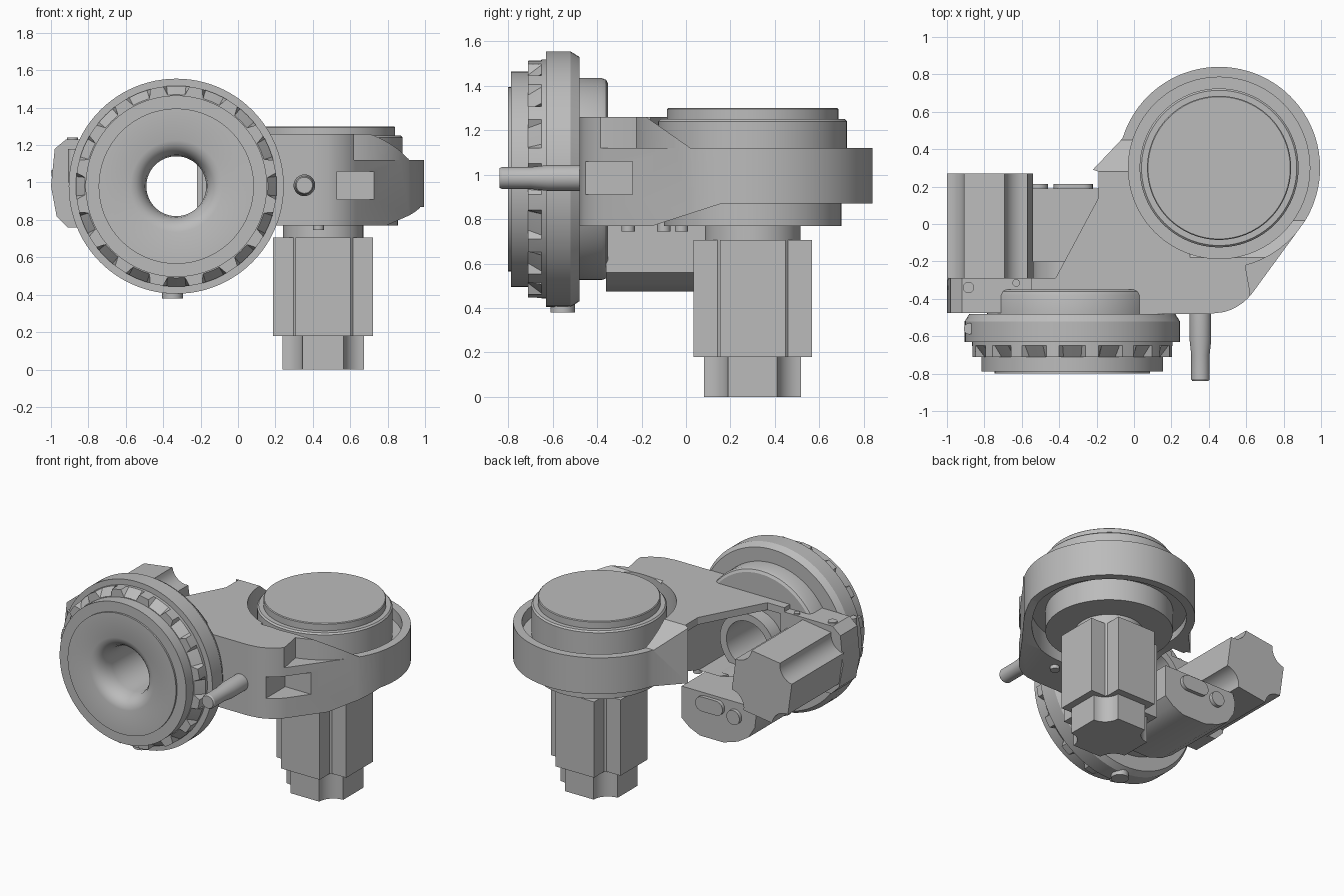
import bpy, bmesh
from math import sin, cos, pi, radians

if "Cube" in bpy.data.objects:
    bpy.data.objects.remove(bpy.data.objects["Cube"], do_unlink=True)

GREY = (0.5, 0.5, 0.5, 1)
metal = bpy.data.materials.new("plain_grey")
metal.use_nodes = True
metal.diffuse_color = GREY
metal.node_tree.nodes["Principled BSDF"].inputs["Base Color"].default_value = GREY

WX, WZ = -0.33, 0.98      # wrist axis, along y
DX, DY = 0.455, 0.30      # shoulder axis, along z


def finish(name, bm):
    bmesh.ops.recalc_face_normals(bm, faces=bm.faces)
    mesh = bpy.data.meshes.new(name)
    bm.to_mesh(mesh)
    bm.free()
    mesh.materials.append(metal)
    obj = bpy.data.objects.new(name, mesh)
    bpy.context.scene.collection.objects.link(obj)
    return obj


def place(axis, u, v, w):
    return {"z": (u, v, w), "y": (u, w, v), "x": (w, u, v)}[axis]


def prism(name, pts, lo, hi, axis="z"):
    """Extrude a flat outline along an axis."""
    bm = bmesh.new()
    rings = [[bm.verts.new(place(axis, u, v, w)) for u, v in pts] for w in (lo, hi)]
    bm.faces.new(rings[0])
    bm.faces.new(rings[1])
    n = len(pts)
    for i in range(n):
        j = (i + 1) % n
        bm.faces.new((rings[0][i], rings[0][j], rings[1][j], rings[1][i]))
    return finish(name, bm)


def lathe(name, profile, cu, cv, axis, angles=None):
    """Spin a closed (radius, height) loop; a radius may be a function of angle."""
    angles = angles or [2 * pi * i / 96 for i in range(96)]
    bm = bmesh.new()
    rows = []
    for a in angles:
        row = []
        for r, w in profile:
            r = r(a) if callable(r) else r
            row.append(bm.verts.new(place(axis, cu + r * cos(a), cv + r * sin(a), w)))
        rows.append(row)
    n = len(profile)
    for i, row in enumerate(rows):
        nxt = rows[(i + 1) % len(rows)]
        for k in range(n):
            m = (k + 1) % n
            bm.faces.new((row[k], row[m], nxt[m], nxt[k]))
    bmesh.ops.remove_doubles(bm, verts=bm.verts, dist=0.0001)
    return finish(name, bm)


def arc(cx, cy, r, a0, a1, n):
    return [(cx + r * cos(radians(a0 + (a1 - a0) * i / n)),
             cy + r * sin(radians(a0 + (a1 - a0) * i / n))) for i in range(n + 1)]


def disc(name, cu, cv, r, lo, hi, axis, n=64):
    return prism(name, arc(cu, cv, r, 0, 360 - 360 / n, n - 1), lo, hi, axis)


def box(x0, x1, y0, y1, z0, z1):
    return prism("cutter", [(x0, y0), (x1, y0), (x1, y1), (x0, y1)], z0, z1)


def cut(obj, cutters):
    """Subtract the cutters, then remove them."""
    for c in cutters:
        c.hide_render = True
        mod = obj.modifiers.new("cut", "BOOLEAN")
        mod.operation, mod.solver, mod.object = "DIFFERENCE", "EXACT", c
    graph = bpy.context.evaluated_depsgraph_get()
    mesh = bpy.data.meshes.new_from_object(obj.evaluated_get(graph))
    obj.modifiers.clear()
    obj.data = mesh
    for c in cutters:
        bpy.data.objects.remove(c, do_unlink=True)


def cross(cx, cy, half, arm, hollow, turn=0):
    """Four-armed motor section with square or hollow-rounded inner corners."""
    pts = []
    for q in range(4):
        corner = arc(half, half, half - arm, 270, 180, 8) if hollow else \
            [(half, arm), (arm + 0.012, arm), (arm, arm + 0.012), (arm, half)]
        t = q * pi / 2 + turn
        pts += [(cx + u * cos(t) - v * sin(t), cy + u * sin(t) + v * cos(t)) for u, v in corner]
    return pts


# Arm body: outline, then pockets and slopes cut away
outline = [(-0.55, -0.48), (0.41, -0.48)] + arc(0.41, -0.20, 0.28, -75, -38, 5)
outline += arc(DX, DY, 0.54, -32, 163, 48)
outline += [(-0.22, 0.29), (-0.19, 0.28), (-0.19, 0.14), (-0.42, -0.29), (-0.55, -0.29)]
arm = prism("arm_body", outline, 0.77, 1.26)
cut(arm, [
    box(-1.0, -0.10, -0.30, 0.26, 0.82, 1.21),                       # open bay
    box(0.53, 1.2, -1.0, -0.24, 0.91, 1.06),                         # corner grip
    prism("cutter", [(0.62, -0.6), (0.62, -0.36)] + arc(DX, DY, 0.54, -75, 0, 20)
          + [(1.3, 0.3), (1.3, -0.6)], 1.12, 1.4),                   # upper corner shelf
    prism("cutter", [(-0.18, 1.26), (0.02, 1.12), (1.3, 1.12), (1.3, 1.4), (-0.18, 1.4)],
          0.3, 1.4, "x"),                                            # right slope
    prism("cutter", [(0.28, 1.26), (0.45, 1.12), (1.3, 1.12), (1.3, 1.4), (0.28, 1.4)],
          -1.0, 0.31, "x"),                                          # left slope
    prism("cutter", [(-0.15, 0.77), (0.16, 0.87), (1.3, 0.87), (1.3, 0.5), (-0.15, 0.5)],
          -1.0, 1.4, "x"),                                           # underside slope
    disc("cutter", DX, DY, 0.485, 1.04, 1.5, "z", 96),               # groove around the drum
    disc("cutter", DX, DY, 0.485, 0.5, 0.92, "z", 96),               # recess below
    disc("cutter", WX, WZ, 0.19, -0.7, -0.05, "y"),                  # wrist bore
])

# Shoulder drum and neck
lathe("shoulder_drum", [(0, 0.77), (0.40, 0.77), (0.40, 0.98), (0.425, 0.98), (0.425, 1.24),
                        (0.415, 1.25), (0.385, 1.25), (0.385, 1.295), (0.38, 1.30), (0, 1.30)],
      DX, DY, "z")
disc("motor_neck", DX, DY, 0.215, 0.68, 0.78, "z")

# Shoulder motor
prism("shoulder_motor", cross(DX, DY, 0.267, 0.147, False), 0.18, 0.705)
prism("shoulder_motor_end", cross(DX, DY, 0.218, 0.11, True), 0, 0.19)

# Wrist hub with a flared through bore
lathe("wrist_hub", [(0.16, -0.20), (0.16, -0.68), (0.168, -0.73), (0.19, -0.77), (0.215, -0.79),
                    (0.245, -0.80), (0.415, -0.80), (0.415, -0.788), (0.485, -0.788),
                    (0.485, -0.63), (0.575, -0.63), (0.575, -0.52), (0.55, -0.48),
                    (0.455, -0.48), (0.455, -0.38), (0.447, -0.36), (0.43, -0.35),
                    (0.21, -0.35), (0.21, -0.20)], WX, WZ, "y")

# Ring with sixteen ramped notches
STEP = 2 * pi / 16
notch_angles = [k * STEP + radians(d) for k in range(16)
                for d in (-7.5, -5.5, 0, 5.5, 7.5, 11.25)]


def notch_radius(a):
    off = abs((a + STEP / 2) % STEP - STEP / 2)
    return 0.49 if off < radians(6.5) else 0.537


lathe("notched_ring", [(0.47, -0.62), (0.537, -0.62), (0.537, -0.65), (notch_radius, -0.71),
                       (0.47, -0.71)], WX, WZ, "y", notch_angles)

# Studs on the wrist rim
disc("rim_stud_bottom", -0.35, -0.555, 0.055, 0.38, 0.5, "z", 32)
disc("rim_stud_side", -0.88, -0.56, 0.03, 1.0, 1.18, "z", 24)

# Wrist motor and its mounting flange
prism("wrist_motor", cross(-0.77, 0.985, 0.217, 0.11, True, radians(8)), -0.30, 0.27, "y")
prism("motor_flange", [(-0.92, 1.23), (-0.98, 1.18), (-1.0, 0.98), (-0.97, 0.82), (-0.91, 0.76),
                       (-0.52, 0.76), (-0.52, 1.23)], -0.475, -0.29, "y")
for i, (x, y, r) in enumerate([(-0.885, -0.34, 0.03), (-0.63, -0.315, 0.02)]):
    disc("flange_screw_%d" % (i + 1), x, y, r, 1.22, 1.24, "z", 24)

# Lower housing with raised end details
prism("lower_housing", [(-0.10, 0.78), (-0.10, 0.56), (-0.16, 0.51), (-0.24, 0.475),
                        (-0.42, 0.475), (-0.53, 0.51), (-0.61, 0.56), (-0.66, 0.64),
                        (-0.67, 0.72), (-0.65, 0.78)], -0.36, 0.19, "y")
prism("housing_slot_cover", arc(-0.27, 0.71, 0.05, -90, 90, 10)
      + arc(-0.38, 0.71, 0.05, 90, 270, 10), 0.18, 0.215, "y")
disc("housing_button", -0.51, 0.68, 0.05, 0.18, 0.215, "y", 32)

# Handle peg at the front
lathe("handle_peg", [(0, -0.46), (0.058, -0.46), (0.058, -0.62), (0.049, -0.70), (0.049, -0.83),
                     (0.043, -0.84), (0, -0.84)], 0.355, 0.985, "y",
      [2 * pi * i / 32 for i in range(32)])

# Underside screws
for i, (x, y) in enumerate([(0.43, -0.26), (0.12, -0.26), (-0.02, -0.10), (0.16, -0.02)]):
    disc("under_screw_%d" % (i + 1), x, y, 0.03, 0.745, 0.86, "z", 24)

# Smooth curved walls, keep real edges crisp
for obj in bpy.context.scene.objects:
    obj.select_set(obj.type == "MESH")
    if obj.type == "MESH":
        bpy.context.view_layer.objects.active = obj
bpy.ops.object.shade_smooth_by_angle(angle=radians(25))
